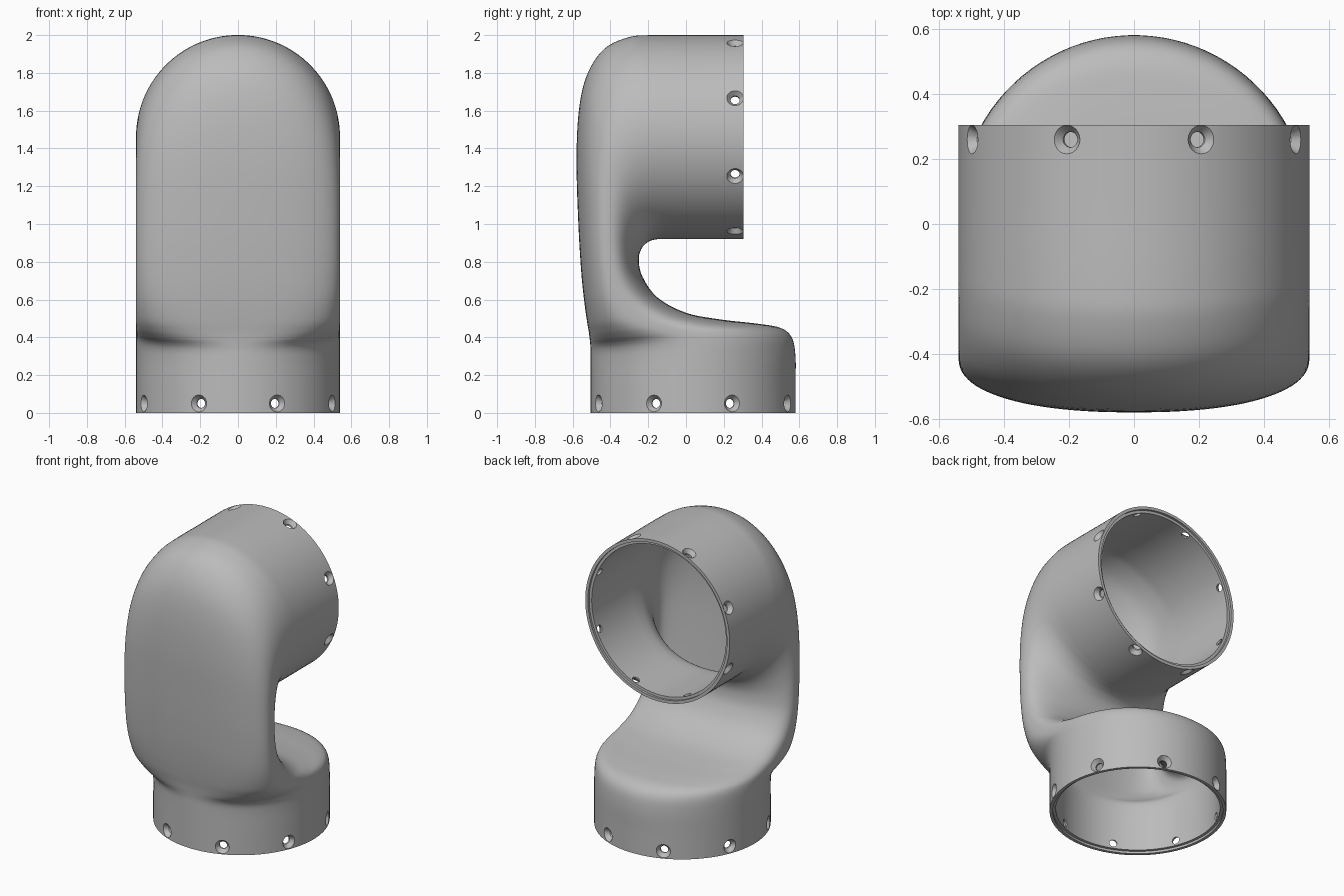
import bpy, bmesh, math
from mathutils import Vector, Matrix

cube = bpy.data.objects.get("Cube")
if cube:
    bpy.data.objects.remove(cube, do_unlink=True)

SEG, SUB = 96, 5
RADIUS = 0.54
BASE_Y, TOP_Z, TOP_END = 0.037, 1.46, 0.305

grey = bpy.data.materials.new("grey plastic")
grey.use_nodes = True
colour = (0.5, 0.5, 0.5, 1)
grey.diffuse_color = colour
grey.node_tree.nodes["Principled BSDF"].inputs["Base Color"].default_value = colour

# Cross-sections along the elbow: front y, z; back y, z; squareness
STATIONS = [
    (-.505, 0, .58, 0, 2), (-.505, .15, .58, .15, 2), (-.505, .28, .58, .3, 2),
    (-.505, .33, .56, .4, 2.05), (-.507, .36, .5, .45, 2.2),
    (-.51, .39, .38, .472, 2.5), (-.515, .43, .18, .495, 2.7),
    (-.525, .49, 0, .53, 2.8), (-.54, .6, -.15, .61, 2.7),
    (-.555, .75, -.23, .72, 2.5), (-.57, 1, -.25, .81, 2.4),
    (-.58, 1.35, -.235, .87, 2.3), (-.565, 1.62, -.2, .905, 2.15),
    (-.52, 1.8, -.16, .918, 2.05), (-.43, 1.93, -.12, .92, 2),
    (-.3, 1.99, -.08, .92, 2), (-.18, 2, -.03, .92, 2),
    (.05, 2, .1, .92, 2), (TOP_END, 2, TOP_END, .92, 2)]


def spline(rows):
    """Smoothly interpolate the rows."""
    out = []
    for i in range(len(rows) - 1):
        quad = [rows[max(i - 1, 0)], rows[i], rows[i + 1], rows[min(i + 2, len(rows) - 1)]]
        for s in range(SUB):
            t = s / SUB
            out.append([b + t / 2 * (c - a + t * (2 * a - 5 * b + 4 * c - d
                        + t * (3 * (b - c) + d - a))) for a, b, c, d in zip(*quad)])
    return out + [list(rows[-1])]


def section(bm, row, inset=0.0):
    """One rounded ring spanning the front and back points."""
    front, back = Vector((0, row[0], row[1])), Vector((0, row[2], row[3]))
    centre, half = (front + back) / 2, (front - back) / 2
    axis, depth = half.normalized(), half.length - inset
    power, ring = 2 / row[4], []
    for k in range(SEG):
        a = math.tau * (k + 0.5) / SEG
        c, s = math.cos(a), math.sin(a)
        p = centre + axis * math.copysign(abs(s) ** power, s) * depth
        p.x = math.copysign(abs(c) ** power, c) * (RADIUS - inset)
        ring.append(bm.verts.new(p))
    return ring


def make_object(name, bm):
    bmesh.ops.recalc_face_normals(bm, faces=bm.faces)
    mesh = bpy.data.meshes.new(name)
    bm.to_mesh(mesh)
    bm.free()
    mesh.materials.append(grey)
    obj = bpy.data.objects.new(name, mesh)
    bpy.context.collection.objects.link(obj)
    return obj


# Hollow elbow shell with a stepped rim at both openings
LIP, WALL, STEP = 0.02, 0.038, 0.015
rows = spline(STATIONS)
first, last = rows[0], rows[-1]
low = [first[0], STEP, first[2], STEP, 2]
high = [TOP_END - STEP, last[1], TOP_END - STEP, last[3], 2]
bm = bmesh.new()
rings = [section(bm, r) for r in rows]
rings += [section(bm, last, LIP), section(bm, high, LIP), section(bm, high, WALL)]
rings += [section(bm, r, WALL) for r in reversed(rows[1:-1])]
rings += [section(bm, low, WALL), section(bm, low, LIP), section(bm, first, LIP)]
for i, ring in enumerate(rings):
    after = rings[(i + 1) % len(rings)]
    for k in range(SEG):
        n = (k + 1) % SEG
        bm.faces.new((ring[k], ring[n], after[n], after[k]))
shell = make_object("elbow_shell", bm)

# Countersunk screw hole cutters around both openings
bm = bmesh.new()
for centre, turn in ((Vector((0, BASE_Y, 0.05)), Matrix()),
                     (Vector((0, TOP_END - 0.045, TOP_Z)), Matrix.Rotation(math.pi / 2, 4, 'X'))):
    for k in range(8):
        spin = Matrix.Rotation(math.tau * (k + 0.5) / 8, 4, 'Z') @ Matrix.Rotation(math.pi / 2, 4, 'Y')
        place = Matrix.Translation(centre) @ turn @ spin
        loops = []
        for r, dist in ((0.024, 0.44), (0.024, 0.513), (0.045, 0.541), (0.045, 0.6)):
            loops.append([bm.verts.new(place @ Vector((r * math.cos(math.tau * j / 24),
                          r * math.sin(math.tau * j / 24), dist))) for j in range(24)])
        for a, b in zip(loops, loops[1:]):
            for j in range(24):
                n = (j + 1) % 24
                bm.faces.new((a[j], a[n], b[n], b[j]))
        bm.faces.new(loops[0])
        bm.faces.new(loops[-1])
cutter = make_object("screw_hole_cutter", bm)
cutter.hide_render = True

cut = shell.modifiers.new("screw holes", 'BOOLEAN')
cut.operation, cut.solver, cut.object = 'DIFFERENCE', 'EXACT', cutter
bpy.ops.object.select_all(action='DESELECT')
bpy.context.view_layer.objects.active = shell
shell.select_set(True)
bpy.ops.object.modifier_apply(modifier=cut.name)
bpy.data.objects.remove(cutter, do_unlink=True)
bpy.ops.object.shade_smooth_by_angle(angle=math.radians(30))
